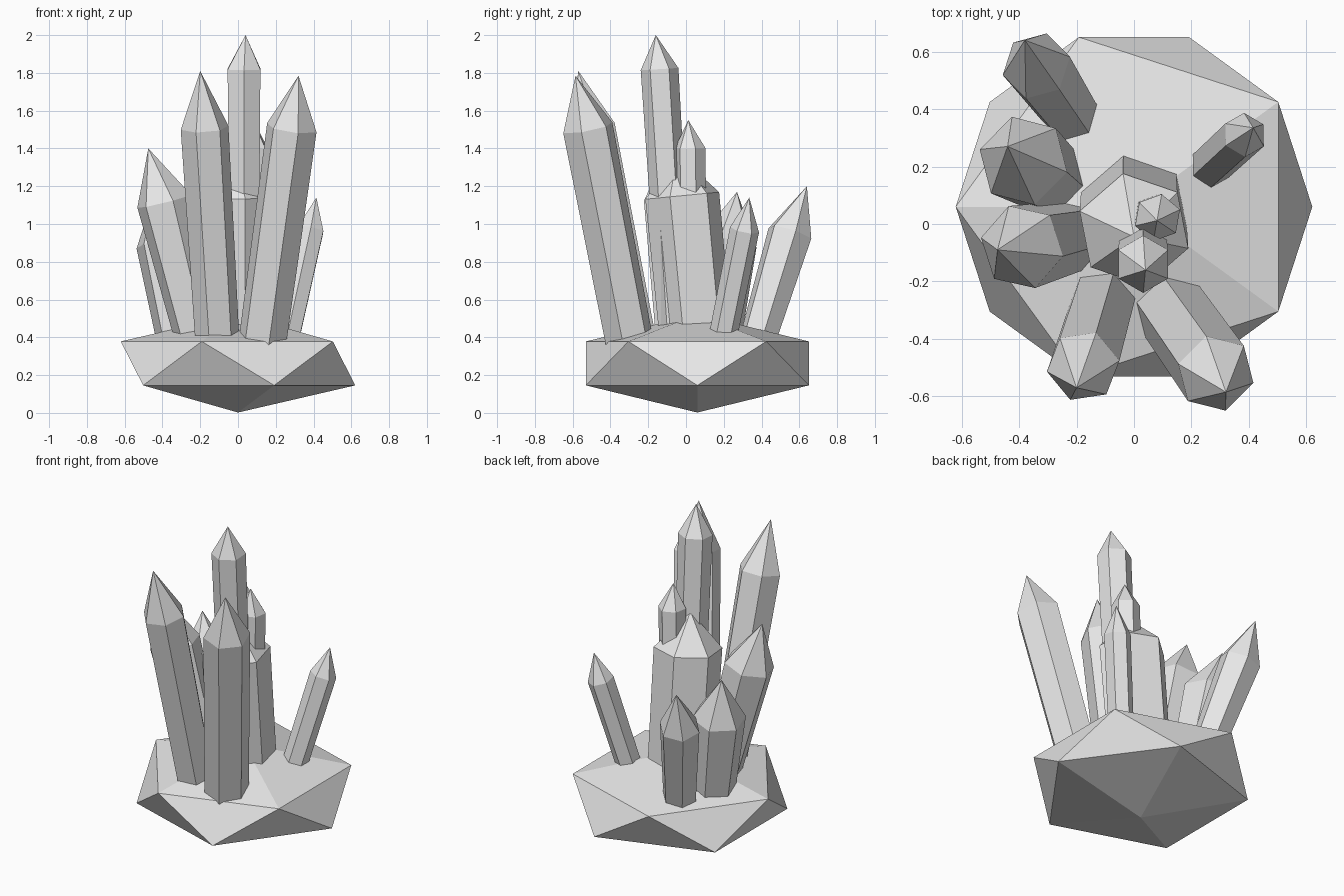
import bpy, bmesh, math
from mathutils import Vector, Matrix

if "Cube" in bpy.data.objects:
    bpy.data.objects.remove(bpy.data.objects["Cube"])

grey = bpy.data.materials.new("stone grey")
grey.diffuse_color = (0.8, 0.8, 0.8, 1)
grey.use_nodes = True
grey.node_tree.nodes["Principled BSDF"].inputs["Base Color"].default_value = grey.diffuse_color


def add_object(name, bm):
    bmesh.ops.recalc_face_normals(bm, faces=bm.faces)
    mesh = bpy.data.meshes.new(name)
    bm.to_mesh(mesh)
    bm.free()
    mesh.materials.append(grey)
    obj = bpy.data.objects.new(name, mesh)
    bpy.context.collection.objects.link(obj)
    return obj


def crystal(name, foot, shoulder, tip, r_foot, r_shoulder, turn):
    """Six-sided shaft from foot to shoulder, square to its axis, with a pointed cap."""
    foot, shoulder, tip = Vector(foot), Vector(shoulder), Vector(tip)
    tilt = Vector((0, 0, 1)).rotation_difference(shoulder - foot)
    bm = bmesh.new()

    def ring(centre, r):
        angles = [math.radians(turn + 60 * i) for i in range(6)]
        return [bm.verts.new(centre + tilt @ Vector((r * math.cos(a), r * math.sin(a), 0)))
                for a in angles]

    low, high = ring(foot, r_foot), ring(shoulder, r_shoulder)
    apex = bm.verts.new(tip)
    bm.faces.new(low)
    for i in range(6):
        j = (i + 1) % 6
        bm.faces.new((low[i], low[j], high[j], high[i]))
        bm.faces.new((high[i], high[j], apex))
    return add_object(name, bm)


# Rock base: a squashed twenty-sided ball
bm = bmesh.new()
bmesh.ops.create_icosphere(bm, subdivisions=1, radius=1)
bm.transform(Matrix.Translation((0, 0.06, 0.262))
             @ Matrix.Diagonal((0.694, 0.694, 0.26, 1))
             @ Matrix.Rotation(math.pi, 4, 'Z'))
add_object("rock_base", bm)

# Central cluster
crystal("centre_thick_crystal", (0.0, 0.05, 0.42), (0.0, -0.02, 1.15), (0.0, -0.045, 1.37), 0.195, 0.2, 41)
crystal("centre_tall_crystal", (0.03, -0.055, 0.45), (0.032, -0.14, 1.82), (0.04, -0.16, 2.0), 0.09, 0.1, 30)
crystal("centre_short_crystal", (0.06, 0.03, 0.45), (0.082, 0.022, 1.4), (0.08, 0.012, 1.55), 0.08, 0.083, 20)

# Front pair
crystal("front_left_crystal", (-0.11, -0.27, 0.39), (-0.177, -0.495, 1.51), (-0.2, -0.57, 1.81), 0.118, 0.128, 9)
crystal("front_right_crystal", (0.13, -0.3, 0.38), (0.285, -0.52, 1.51), (0.32, -0.585, 1.785), 0.13, 0.137, 45)

# Left and back crystals
crystal("left_crystal", (-0.21, -0.04, 0.39), (-0.39, -0.08, 1.12), (-0.475, -0.09, 1.4), 0.125, 0.15, 48)
crystal("back_left_crystal", (-0.3, 0.16, 0.39), (-0.385, 0.22, 0.9), (-0.44, 0.27, 1.17), 0.135, 0.16, 45)
crystal("back_crystal", (-0.22, 0.38, 0.39), (-0.34, 0.55, 0.95), (-0.38, 0.64, 1.2), 0.1, 0.122, 14)
crystal("right_crystal", (0.26, 0.195, 0.4), (0.385, 0.31, 0.97), (0.415, 0.335, 1.14), 0.075, 0.078, 30)
